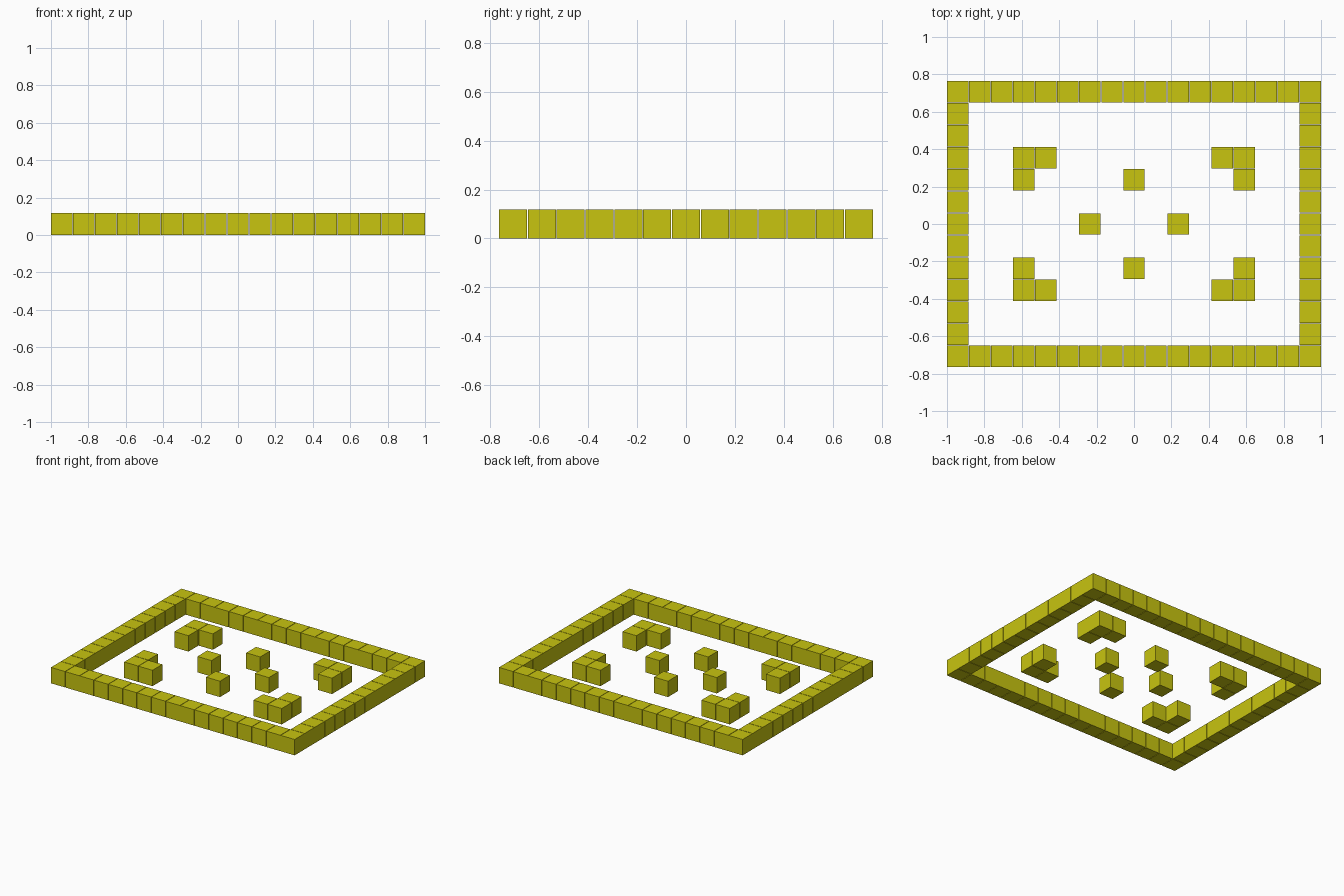
import bpy, bmesh
from mathutils import Matrix, Vector

if "Cube" in bpy.data.objects:
    bpy.data.objects.remove(bpy.data.objects["Cube"])

# Grid: 17 x 13 cells, thin gap between blocks
SIZE = 0.1145
PITCH = (2 - SIZE) / 16
HEIGHT = PITCH
NX, NY = 8, 6

yellow = bpy.data.materials.new("olive yellow")
yellow.diffuse_color = (0.58, 0.555, 0.005, 1)
yellow.use_nodes = True
yellow.node_tree.nodes["Principled BSDF"].inputs["Base Color"].default_value = yellow.diffuse_color


def blocks(name, cells):
    """One object holding a block at each grid cell."""
    bm = bmesh.new()
    for i, j in sorted(cells):
        place = Matrix.Translation((i * PITCH, j * PITCH, HEIGHT / 2))
        bmesh.ops.create_cube(bm, size=1, matrix=place @ Matrix.Diagonal((SIZE, SIZE, HEIGHT, 1)))
    mesh = bpy.data.meshes.new(name)
    bm.to_mesh(mesh)
    bm.free()
    mesh.materials.append(yellow)
    obj = bpy.data.objects.new(name, mesh)
    bpy.context.collection.objects.link(obj)
    return obj


# Outer walls: front and back run full width, sides fit between them
for name, s in (("front", -1), ("back", 1)):
    blocks(name + "_wall", [(i, s * NY) for i in range(-NX, NX + 1)])
for name, s in (("left", -1), ("right", 1)):
    blocks(name + "_wall", [(s * NX, j) for j in range(1 - NY, NY)])

# L-shaped corner barriers, mirrored into the four quadrants
for sx, xname in ((-1, "left"), (1, "right")):
    for sy, yname in ((-1, "front"), (1, "back")):
        blocks(f"{yname}_{xname}_corner_barrier",
               [(sx * i, sy * j) for i, j in ((5, 3), (4, 3), (5, 2))])

# Four single blocks around the centre
for name, cell in (("left", (-2, 0)), ("right", (2, 0)), ("front", (0, -2)), ("back", (0, 2))):
    blocks(name + "_centre_block", [cell])
